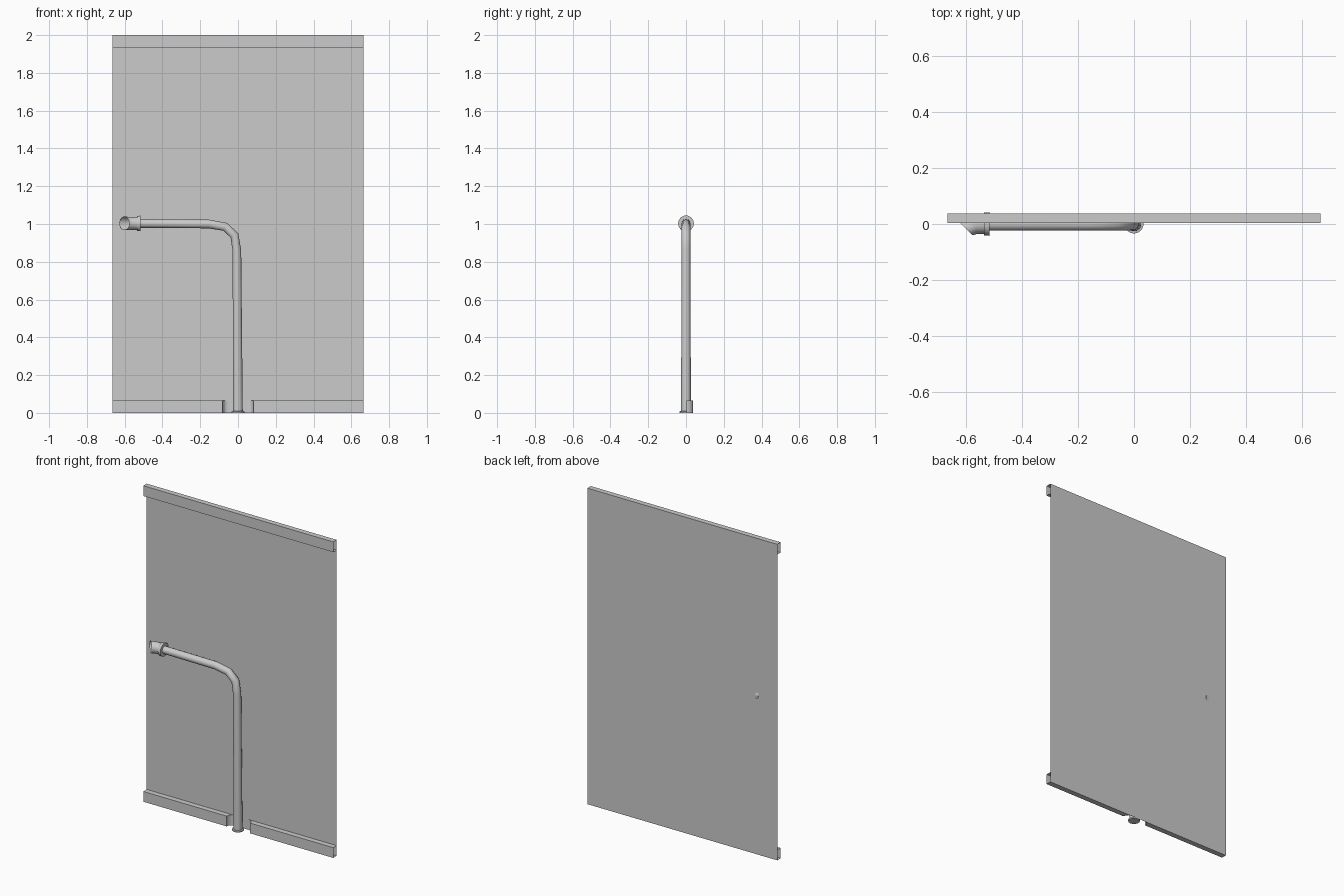
import bpy, bmesh, math
from mathutils import Vector

if "Cube" in bpy.data.objects:
    bpy.data.objects.remove(bpy.data.objects["Cube"])

W, H = 0.665, 2.0            # half width, height
BACK, FRONT = 0.037, 0.003   # sheet plane and rail front plane
RAIL = 0.065
SIDES = 14


def finish(name, bm, smooth=False):
    bmesh.ops.remove_doubles(bm, verts=bm.verts, dist=1e-5)
    bmesh.ops.recalc_face_normals(bm, faces=bm.faces)
    mesh = bpy.data.meshes.new(name)
    bm.to_mesh(mesh)
    bm.free()
    ob = bpy.data.objects.new(name, mesh)
    bpy.context.collection.objects.link(ob)
    if smooth:
        bpy.ops.object.select_all(action='DESELECT')
        ob.select_set(True)
        bpy.context.view_layer.objects.active = ob
        bpy.ops.object.shade_smooth_by_angle(angle=math.radians(40))
    return ob


def tube(name, rings, cap_start=False, cap_end=False):
    """Loft rings given as (centre, axis, radius)."""
    bm = bmesh.new()
    loops = []
    for centre, axis, r in rings:
        axis = Vector(axis).normalized()
        u = Vector((0, 1, 0))
        u = (u - axis * u.dot(axis)).normalized()
        v = axis.cross(u)
        loops.append([bm.verts.new(Vector(centre) + r * (
            u * math.cos(2 * math.pi * i / SIDES) + v * math.sin(2 * math.pi * i / SIDES)))
            for i in range(SIDES)])
    for a, b in zip(loops, loops[1:]):
        for i in range(SIDES):
            j = (i + 1) % SIDES
            bm.faces.new((a[i], a[j], b[j], b[i]))
    if cap_start:
        bm.faces.new(loops[0])
    if cap_end:
        bm.faces.new(loops[-1])
    return finish(name, bm, True)


# Thin back sheet
bm = bmesh.new()
bm.faces.new([bm.verts.new(p) for p in
              ((-W, BACK, 0), (W, BACK, 0), (W, BACK, H), (-W, BACK, H))])
finish("panel_sheet", bm)


# Folded rails: hollow, open at the outer ends and against the sheet
def rail(name, plan, z, open_edges):
    bm = bmesh.new()
    low = [bm.verts.new((x, y, z)) for x, y in plan]
    top = [bm.verts.new((x, y, z + RAIL)) for x, y in plan]
    bm.faces.new(low)
    bm.faces.new(top)
    n = len(plan)
    for i in range(n):
        if i not in open_edges:
            j = (i + 1) % n
            bm.faces.new((low[i], low[j], top[j], top[i]))
    finish(name, bm)


rail("top_rail", [(-W, FRONT), (W, FRONT), (W, BACK), (-W, BACK)], H - RAIL, {1, 2, 3})

# Bottom rail halves, with a curved notch around the pipe foot
notch = []
for i in range(6):
    a = math.pi / 2 * i / 5
    notch.append((0.05 + 0.032 * math.cos(a), FRONT + (BACK - FRONT) * math.sin(a)))
for side, s in (("left", -1), ("right", 1)):
    plan = [(s * x, y) for x, y in [(W, FRONT)] + notch + [(W, BACK)]]
    rail("bottom_rail_" + side, plan, 0, {6, 7})

# Bent pipe, tapering slightly upwards
path = [(0, 0), (-0.006, 0.86), (-0.019, 0.94), (-0.068, 0.985), (-0.155, 1.0), (-0.53, 1.003)]
pts = [Vector((x, 0, z)) for x, z in path]
rings = []
for i, p in enumerate(pts):
    d0 = (p - pts[max(i - 1, 0)]).normalized()
    d1 = (pts[min(i + 1, len(pts) - 1)] - p).normalized()
    axis = (0, 0, 1) if i == 0 else d0 + d1
    rings.append((p, axis, 0.026 if i == 0 else 0.0235))
tube("bent_pipe", rings, cap_start=True, cap_end=True)

# Foot flange
up = (0, 0, 1)
tube("foot_flange", [((0, 0, 0), up, 0.034), ((0, 0, 0.008), up, 0.034),
                     ((0, 0, 0.01), up, 0.025)], cap_start=True)

# Collar and open angled outlet
left = (-1, 0, 0)
Z = 1.003
tube("angled_outlet", [((-0.515, 0, Z), left, 0.023), ((-0.515, 0, Z), left, 0.042),
                       ((-0.534, 0, Z), left, 0.041), ((-0.535, 0, Z), left, 0.035),
                       ((-0.565, -0.001, Z), (-1, -0.2, 0), 0.035),
                       ((-0.602, -0.014, Z), (-1, -1, 0), 0.037)])
